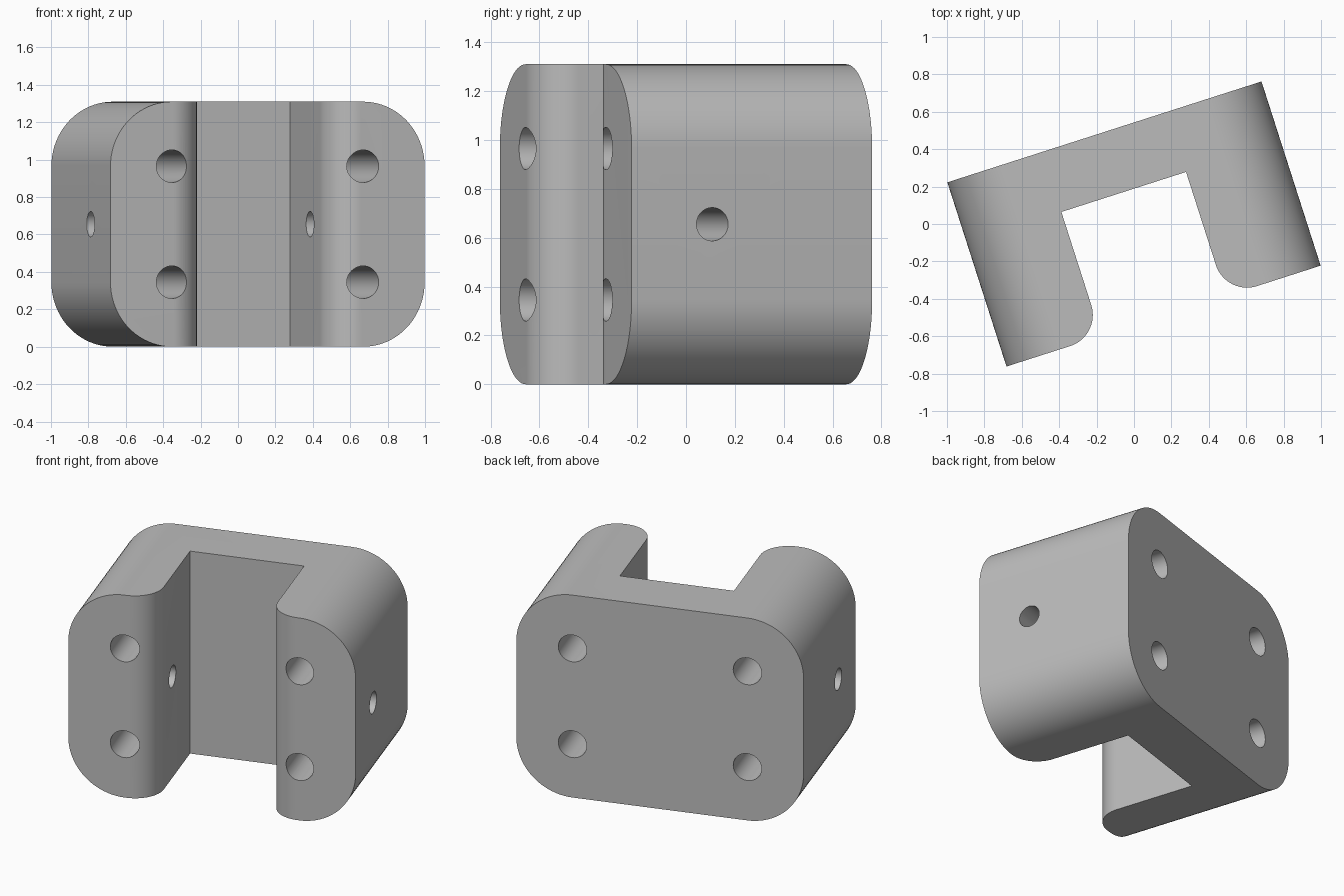
import bpy, bmesh
from math import pi, sin, cos, radians
from mathutils import Matrix, Vector

cube = bpy.data.objects.get("Cube")
if cube:
    bpy.data.objects.remove(cube, do_unlink=True)

HALF_W, HALF_D, HEIGHT = 0.882, 0.517, 1.31
CORNER, HOLE_R, PIN_R = 0.345, 0.087, 0.068
SLOT, SLOT_BACK, NOSE_R = 0.35, 0.18, 0.175
TURN = radians(17.8)

grey = bpy.data.materials.new("plain grey")
grey.use_nodes = True
grey.diffuse_color = (0.5, 0.5, 0.5, 1)
grey.node_tree.nodes["Principled BSDF"].inputs["Base Color"].default_value = grey.diffuse_color


def arc(cx, cy, r, start, end, steps=20):
    angles = [radians(start + (end - start) * i / steps) for i in range(steps + 1)]
    return [(cx + r * cos(a), cy + r * sin(a)) for a in angles]


def prism(name, outline, depth, matrix):
    """Extrude a flat outline along local z, then place it."""
    bm = bmesh.new()
    face = bm.faces.new([bm.verts.new((x, y, 0)) for x, y in outline])
    out = bmesh.ops.extrude_face_region(bm, geom=[face])
    verts = [v for v in out["geom"] if isinstance(v, bmesh.types.BMVert)]
    bmesh.ops.translate(bm, vec=Vector((0, 0, depth)), verts=verts)
    bm.transform(matrix)
    bmesh.ops.recalc_face_normals(bm, faces=bm.faces)
    mesh = bpy.data.meshes.new(name)
    bm.to_mesh(mesh)
    bm.free()
    mesh.materials.append(grey)
    obj = bpy.data.objects.new(name, mesh)
    bpy.context.collection.objects.link(obj)
    return obj


def combine(target, tool, operation):
    tool.hide_render = True
    bpy.context.view_layer.objects.active = target
    mod = target.modifiers.new(operation.lower(), "BOOLEAN")
    mod.operation, mod.solver, mod.object = operation, "EXACT", tool
    bpy.ops.object.modifier_apply(modifier=mod.name)
    bpy.data.objects.remove(tool, do_unlink=True)


# Bracket body: U-shaped plan with rounded inner noses
right_half = [(SLOT, SLOT_BACK)]
right_half += arc(SLOT + NOSE_R, NOSE_R - HALF_D, NOSE_R, 180, 270)
right_half += [(HALF_W, -HALF_D), (HALF_W, HALF_D)]
plan = right_half + [(-x, y) for x, y in reversed(right_half)]
bracket = prism("bracket", plan, HEIGHT + 0.2, Matrix.Translation((0, 0, -0.1)))

# Rounded front silhouette
inner_w = HALF_W - CORNER
silhouette = []
for cx, cz, start in ((inner_w, HEIGHT - CORNER, 0), (-inner_w, HEIGHT - CORNER, 90),
                      (-inner_w, CORNER, 180), (inner_w, CORNER, 270)):
    silhouette += arc(cx, cz, CORNER, start, start + 90)
along_y = Matrix.Translation((0, 1, 0)) @ Matrix.Rotation(pi / 2, 4, "X")
combine(bracket, prism("silhouette_cutter", silhouette, 2, along_y), "INTERSECT")

# Four mounting holes, front to back
for x in (-inner_w, inner_w):
    for z in (CORNER, HEIGHT - CORNER):
        circle = arc(x, z, HOLE_R, 0, 360, 48)[:-1]
        combine(bracket, prism("mounting_hole_cutter", circle, 2, along_y), "DIFFERENCE")

# Pin hole through both legs
along_x = Matrix.Translation((-1, -0.17, HEIGHT / 2)) @ Matrix.Rotation(pi / 2, 4, "Y")
circle = arc(0, 0, PIN_R, 0, 360, 48)[:-1]
combine(bracket, prism("pin_hole_cutter", circle, 2, along_x), "DIFFERENCE")

# Turn the finished bracket and smooth its curves
bracket.data.transform(Matrix.Rotation(TURN, 4, "Z"))
bpy.ops.object.select_all(action="DESELECT")
bracket.select_set(True)
bpy.context.view_layer.objects.active = bracket
bpy.ops.object.shade_smooth_by_angle(angle=radians(30))
